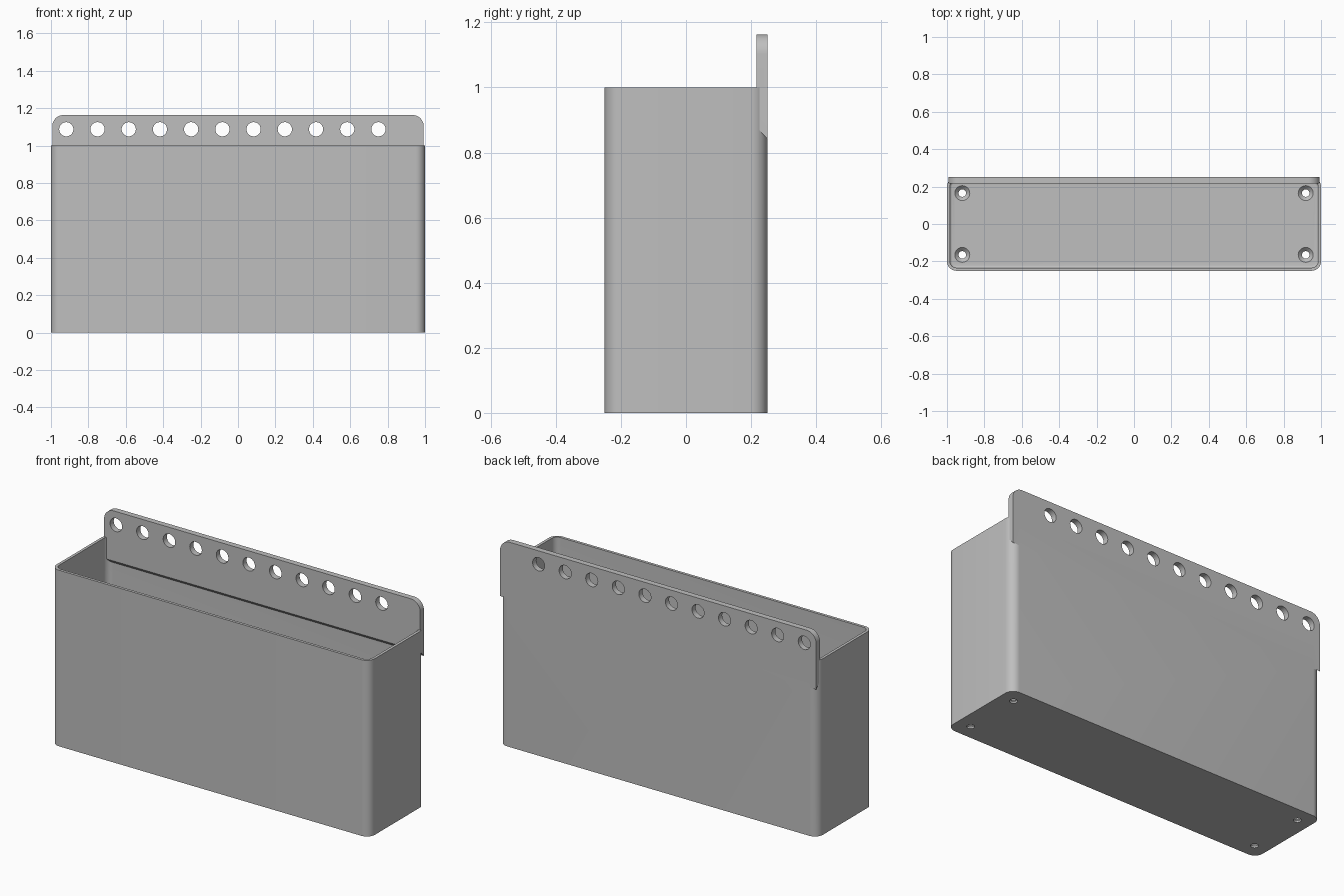
import bpy, bmesh, math
from mathutils import Vector

cube = bpy.data.objects.get("Cube")
if cube:
    bpy.data.objects.remove(cube, do_unlink=True)

WALL, FLOOR = 0.016, 0.03
HOLES = 12
PLATE_Y, BACK_Y = 0.217, 0.25

grey = bpy.data.materials.new("plain grey")
grey.use_nodes = True
grey.diffuse_color = (0.52, 0.52, 0.52, 1)
grey.node_tree.nodes["Principled BSDF"].inputs["Base Color"].default_value = grey.diffuse_color


def add_object(name, bm):
    bmesh.ops.recalc_face_normals(bm, faces=bm.faces[:])
    mesh = bpy.data.meshes.new(name)
    bm.to_mesh(mesh)
    bm.free()
    mesh.materials.append(grey)
    obj = bpy.data.objects.new(name, mesh)
    bpy.context.scene.collection.objects.link(obj)
    return obj


def rounded(hx, hy, r, steps=10):
    """Outline of a rounded rectangle centred on the origin."""
    pts = []
    for quarter, (sx, sy) in enumerate([(1, 1), (-1, 1), (-1, -1), (1, -1)]):
        for i in range(steps + 1):
            a = (quarter + i / steps) * math.pi / 2
            pts.append((sx * (hx - r) + r * math.cos(a), sy * (hy - r) + r * math.sin(a)))
    return pts


def prism(name, points, offset, fillet=0):
    """Extrude an outline of 3D points, optionally rounding its starting rim."""
    bm = bmesh.new()
    face = bm.faces.new([bm.verts.new(p) for p in points])
    rim = face.edges[:]
    new = bmesh.ops.extrude_face_region(bm, geom=[face], use_keep_orig=True)["geom"]
    bmesh.ops.translate(bm, vec=Vector(offset),
                        verts=[v for v in new if isinstance(v, bmesh.types.BMVert)])
    if fillet:
        bmesh.ops.bevel(bm, geom=rim, offset=fillet, segments=4, profile=0.5, affect='EDGES')
    return add_object(name, bm)


def cylinders(name, centres, r1, r2, depth, axis='Z'):
    """Several round cutters gathered in one mesh."""
    bm = bmesh.new()
    for c in centres:
        made = bmesh.ops.create_cone(bm, cap_ends=True, segments=32,
                                     radius1=r1, radius2=r2, depth=depth)["verts"]
        for v in made:
            if axis == 'Y':
                v.co = Vector((v.co.x, v.co.z, v.co.y))
            v.co += Vector(c)
    return add_object(name, bm)


def combine(target, other, operation):
    mod = target.modifiers.new("combine", 'BOOLEAN')
    mod.operation, mod.solver, mod.object = operation, 'EXACT', other
    bpy.context.view_layer.objects.active = target
    bpy.ops.object.modifier_apply(modifier=mod.name)
    bpy.data.objects.remove(other, do_unlink=True)


# Open box with rounded upright corners
box = prism("planter_box", [(x, y, 0) for x, y in rounded(1, 0.25, 0.05)], (0, 0, 1))
cavity = prism("cavity_cutter",
               [(x, y, FLOOR) for x, y in rounded(1 - WALL, 0.25 - WALL, 0.05 - WALL)],
               (0, 0, 1.2), fillet=0.012)
combine(box, cavity, 'DIFFERENCE')

# Countersunk screw holes in the floor
corners = [(sx * 0.918, sy * 0.165) for sx in (-1, 1) for sy in (-1, 1)]
combine(box, cylinders("drill", [(x, y, 0) for x, y in corners], 0.02, 0.02, 0.2), 'DIFFERENCE')
combine(box, cylinders("countersink", [(x, y, FLOOR) for x, y in corners],
                       0.02, 0.06, 0.04), 'DIFFERENCE')

# Hanging plate: rounded top corners and a sloping underside
outline = [(x, PLATE_Y, z + 1.0) for x, z in rounded(0.993, 0.163, 0.06) if z > 0]
outline += [(-0.993, PLATE_Y, 0.878), (0.993, PLATE_Y, 0.878)]
plate = prism("hanging_plate", outline, (0, BACK_Y - PLATE_Y, 0))
for v in plate.data.vertices:
    if v.co.y > 0.24 and v.co.z < 0.9:
        v.co.z = 0.842

# Row of hanging holes
row = [(-0.918 + i * 1.836 / (HOLES - 1), 0.235, 1.087) for i in range(HOLES)]
combine(plate, cylinders("row_drill", row, 0.038, 0.038, 0.2, 'Y'), 'DIFFERENCE')
combine(box, plate, 'UNION')

bpy.ops.object.select_all(action='DESELECT')
box.select_set(True)
bpy.context.view_layer.objects.active = box
bpy.ops.object.shade_smooth_by_angle(angle=math.radians(30))
